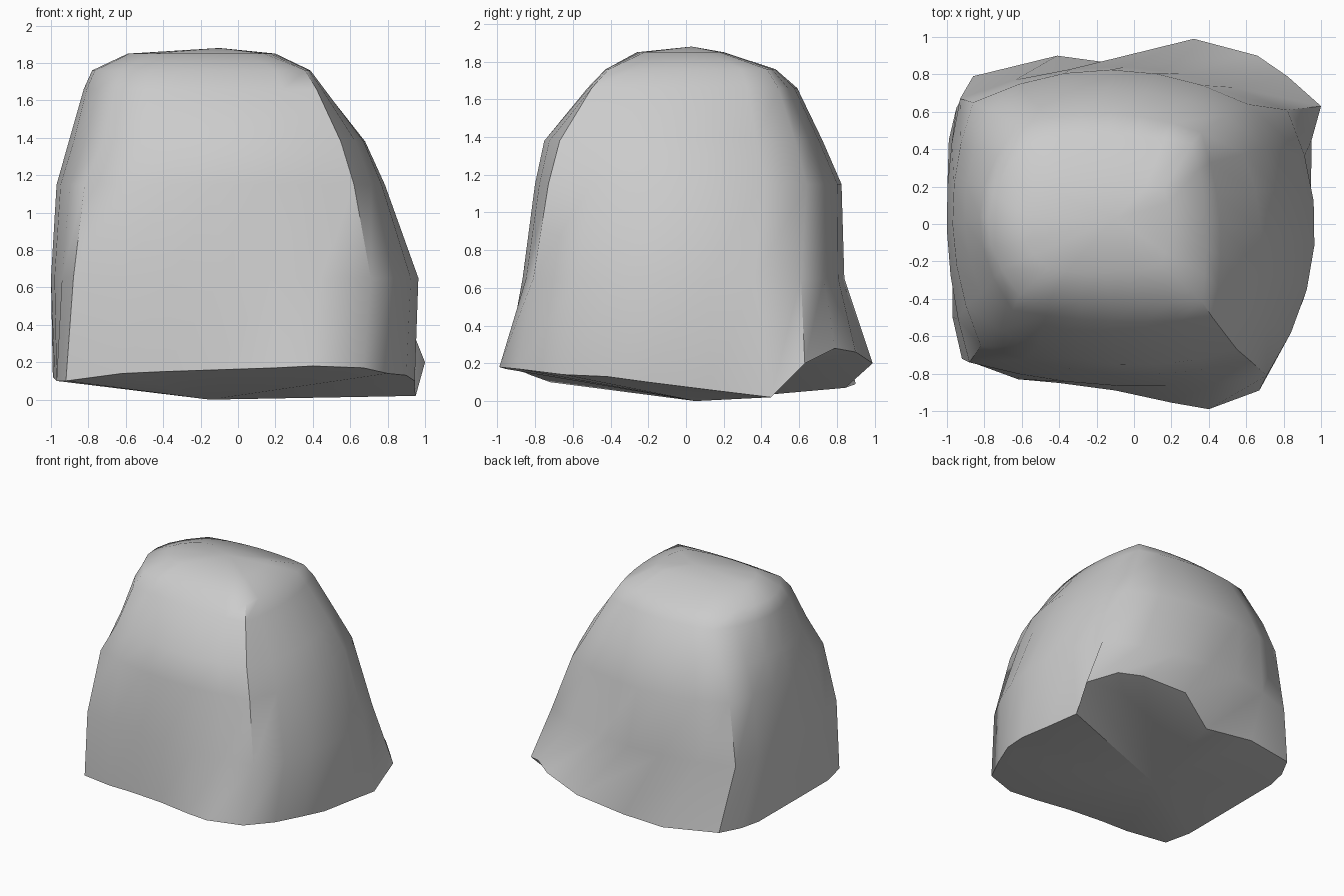
import bpy, bmesh, math
from mathutils import Vector

if "Cube" in bpy.data.objects:
    bpy.data.objects.remove(bpy.data.objects["Cube"])

SEG = 6  # points per side

# Uneven foot of the boulder: front, right, back (with chipped corner), left
RIM = [
    (-.92, -.72, .10), (-.62, -.83, .14), (-.40, -.85, .15), (-.10, -.89, .16), (.20, -.955, .17), (.40, -.99, .18),
    (.67, -.89, .17), (.80, -.65, .14), (.90, -.42, .13), (.945, -.20, .10), (.945, .12, .06), (.95, .45, .02),
    (1.0, .63, .20), (.82, .79, .28), (.66, .90, .26), (.32, .99, .20), (-.01, .845, .07), (-.41, .90, .09),
    (-.86, .79, .12), (-.95, .62, .12), (-.99, .45, .12), (-.98, .10, .11), (-.97, -.20, .10), (-.97, -.50, .10)]

# Height, four corners (FL, FR, BR, BL) and outward bulge of each side
LEVELS = [
    (.65, [(-.88, -.74), (.71, -.81), (.82, .61), (-.93, .67)], (.09, .20, .20, .095)),
    (1.15, [(-.82, -.65), (.62, -.73), (.61, .64), (-.86, .65)], (.11, .17, .18, .13)),
    (1.38, [(-.72, -.57), (.55, -.67), (.49, .58), (-.77, .61)], (.13, .16, .13, .16)),
    (1.66, [(-.65, -.46), (.42, -.50), (.36, .49), (-.62, .53)], (.04, .07, .08, .19)),
    (1.76, [(-.61, -.38), (.36, -.41), (.31, .43), (-.57, .42)], (.03, .05, .05, .19)),
    (1.85, [(-.46, -.24), (.14, -.22), (.16, .18), (-.42, .16)], (.03, .05, .03, .15))]


def level_ring(z, corners, bulges):
    pts = []
    for i in range(4):
        a, b = Vector(corners[i]), Vector(corners[(i + 1) % 4])
        d = (b - a).normalized()
        out = Vector((d.y, -d.x))
        for k in range(SEG):
            t = k / SEG
            p = a.lerp(b, t) + out * bulges[i] * 4 * t * (1 - t)
            pts.append((p.x, p.y, z))
    return pts


bm = bmesh.new()
rings = [[bm.verts.new(p) for p in ring]
         for ring in [RIM] + [level_ring(*lv) for lv in LEVELS]]
n = 4 * SEG

# Side walls
for lo, hi in zip(rings, rings[1:]):
    for i in range(n):
        j = (i + 1) % n
        bm.faces.new((lo[i], lo[j], hi[j], hi[i]))

# Crown and shallow conical underside
crown = bm.verts.new((-.10, .03, 1.88))
under = bm.verts.new((-.15, .05, 0))
for i in range(n):
    j = (i + 1) % n
    bm.faces.new((rings[-1][i], rings[-1][j], crown))
    bm.faces.new((rings[0][j], rings[0][i], under))

bmesh.ops.recalc_face_normals(bm, faces=bm.faces)
mesh = bpy.data.meshes.new("boulder")
bm.to_mesh(mesh)
bm.free()
boulder = bpy.data.objects.new("boulder", mesh)
bpy.context.collection.objects.link(boulder)
bpy.context.view_layer.objects.active = boulder
boulder.select_set(True)
bpy.ops.object.shade_smooth_by_angle(angle=math.radians(50))
